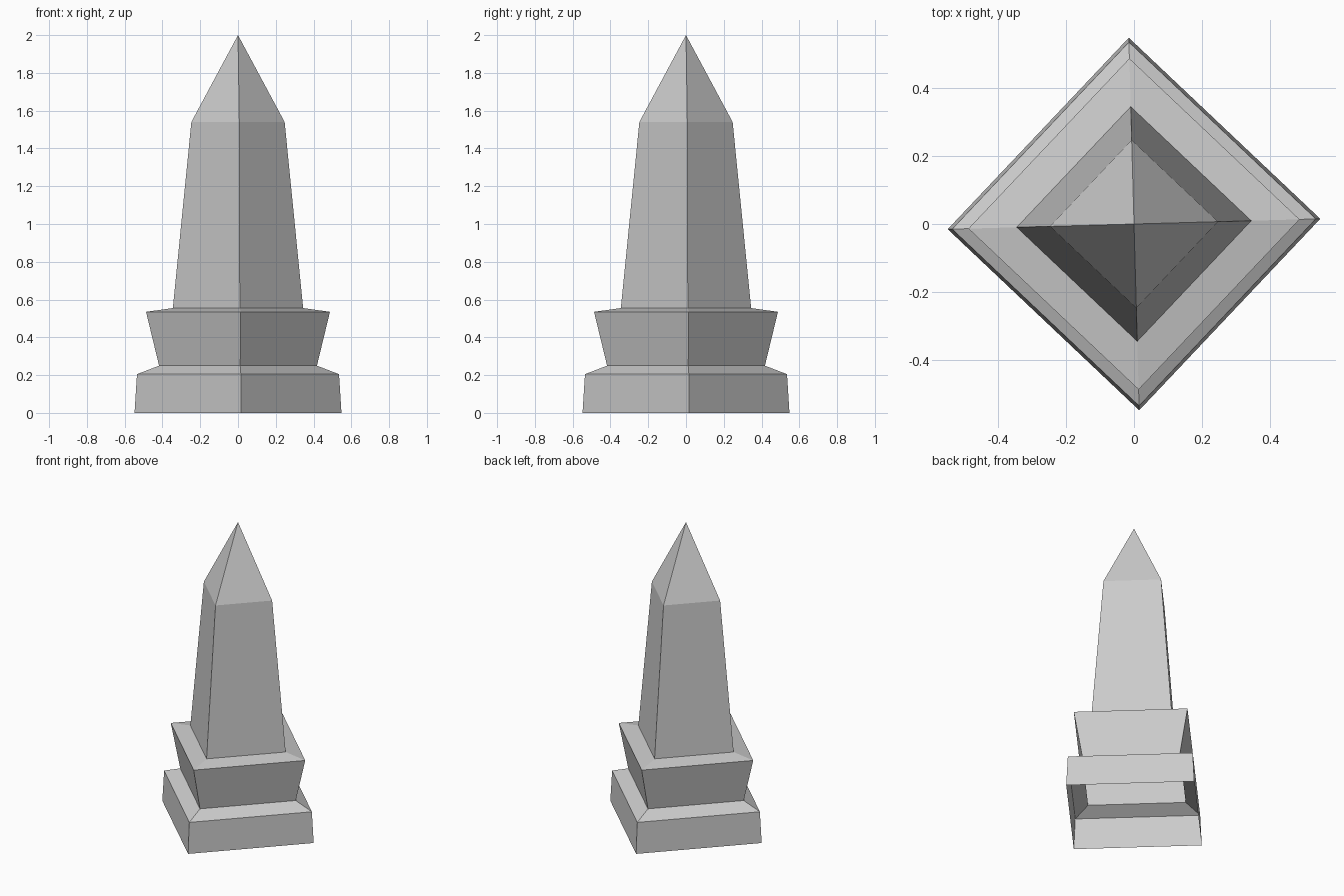
import bpy, math

cube = bpy.data.objects.get("Cube")
if cube:
    bpy.data.objects.remove(cube, do_unlink=True)

# Single stone colour
stone = bpy.data.materials.new("grey stone")
stone.use_nodes = True
colour = (0.6, 0.6, 0.6, 1)
stone.diffuse_color = colour
stone.node_tree.nodes["Principled BSDF"].inputs["Base Color"].default_value = colour

TURN = math.radians(1.6)  # corners sit almost on the axes


def square_tier(name, profile):
    """Open four-sided shell through (corner radius, height) pairs; radius 0 is a tip."""
    verts, rings, faces = [], [], []
    for radius, z in profile:
        count = 4 if radius else 1
        rings.append([len(verts) + i % count for i in range(4)])
        for i in range(count):
            a = TURN + i * math.pi / 2
            verts.append((radius * math.cos(a), radius * math.sin(a), z))
    for low, high in zip(rings, rings[1:]):
        for i in range(4):
            j = (i + 1) % 4
            face = [low[i], low[j], high[j], high[i]]
            faces.append(list(dict.fromkeys(face)))
    mesh = bpy.data.meshes.new(name)
    mesh.from_pydata(verts, [], faces)
    mesh.materials.append(stone)
    obj = bpy.data.objects.new(name, mesh)
    bpy.context.collection.objects.link(obj)
    return obj


# Base block with sloping ledge, left open underneath
square_tier("base", [(0.548, 0), (0.535, 0.205), (0.418, 0.25)])
# Flared collar with shallow top
square_tier("collar", [(0.418, 0.25), (0.487, 0.535), (0.345, 0.555)])
# Tapered shaft and pointed cap
square_tier("shaft", [(0.345, 0.555), (0.247, 1.54)])
square_tier("cap", [(0.247, 1.54), (0, 2)])
